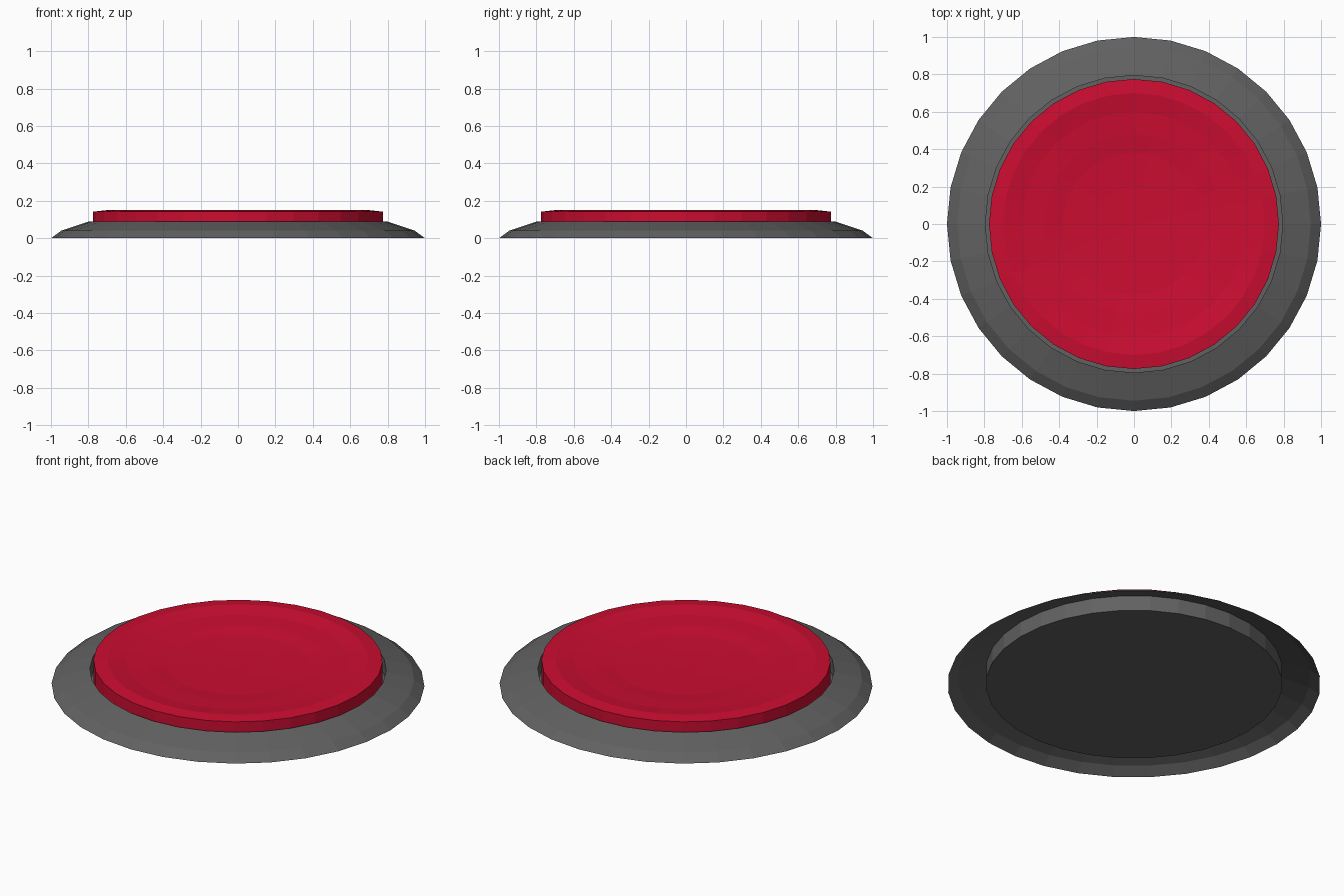
import bpy, bmesh, math

if "Cube" in bpy.data.objects:
    bpy.data.objects.remove(bpy.data.objects["Cube"])

SIDES = 32


def lathe(name, profile, color=None):
    """Revolve an open (radius, z) profile around z; radius 0 closes to a point."""
    bm = bmesh.new()
    rings = []
    for r, z in profile:
        if r == 0:
            rings.append([bm.verts.new((0, 0, z))] * SIDES)
        else:
            rings.append([bm.verts.new((r * math.cos(2 * math.pi * i / SIDES),
                                        r * math.sin(2 * math.pi * i / SIDES), z))
                          for i in range(SIDES)])
    for a, b in zip(rings, rings[1:]):
        for i in range(SIDES):
            j = (i + 1) % SIDES
            corners = dict.fromkeys((a[i], a[j], b[j], b[i]))
            bm.faces.new(list(corners))
    me = bpy.data.meshes.new(name)
    bm.to_mesh(me)
    bm.free()
    ob = bpy.data.objects.new(name, me)
    bpy.context.collection.objects.link(ob)
    if color:
        mat = bpy.data.materials.new(name + "_color")
        mat.diffuse_color = color
        mat.use_nodes = True
        mat.node_tree.nodes["Principled BSDF"].inputs["Base Color"].default_value = mat.diffuse_color
        me.materials.append(mat)
    return ob


# Housing: sloped rim, open underneath, with a recessed cup and flat floor
lathe("housing", [(1.0, 0), (0.945, 0.04), (0.795, 0.09), (0.795, 0), (0, 0)],
      (0.12, 0.12, 0.12, 1))

# Button: straight wall, small bevel and a shallow stepped dish on top
lathe("button", [(0.775, 0.0), (0.775, 0.142), (0.70, 0.15), (0.60, 0.135),
                 (0.48, 0.128), (0.38, 0.117), (0.20, 0.112), (0, 0.11)],
      (0.6, 0.004, 0.03, 1))
